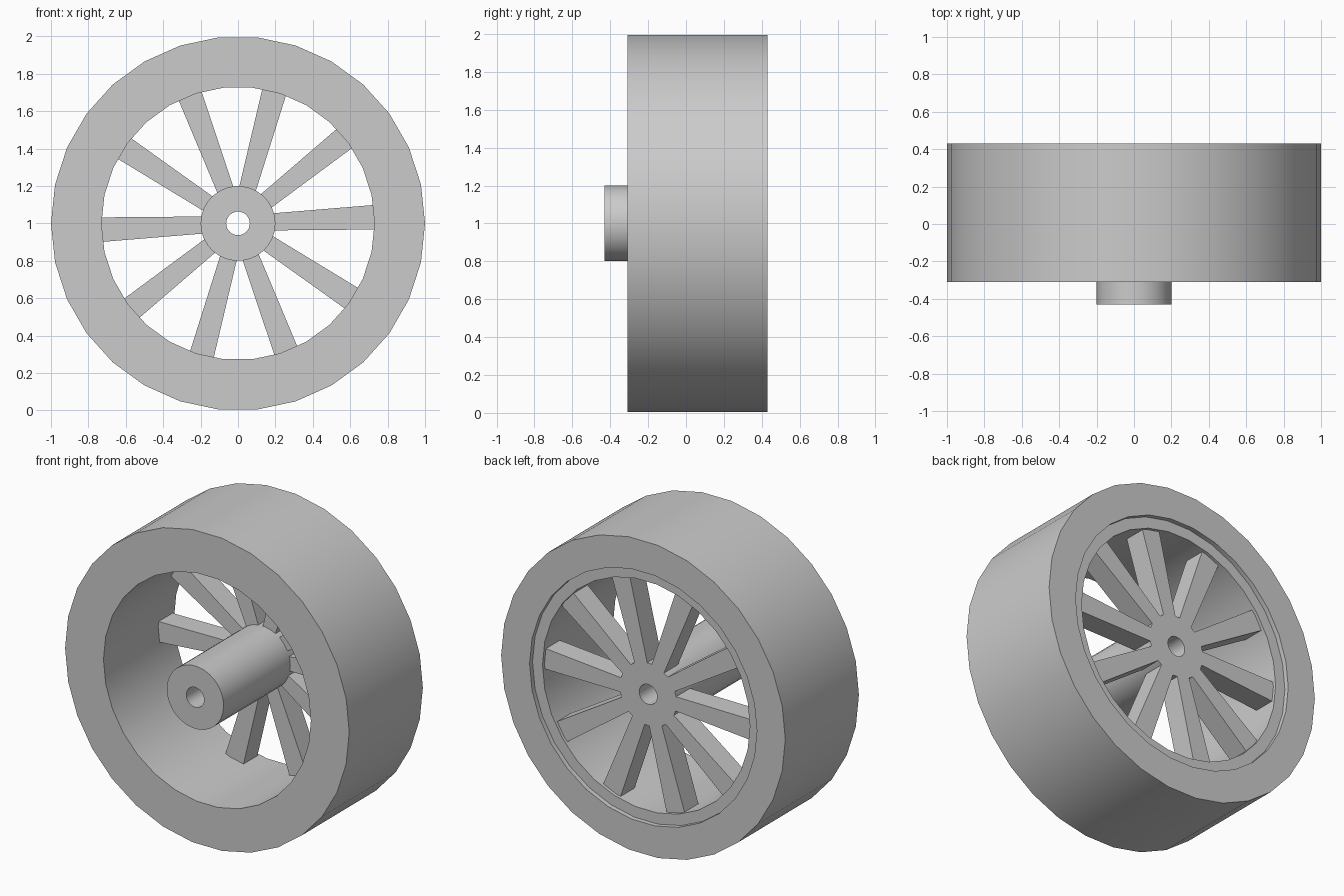
import bpy, bmesh, math
from mathutils import Matrix

cube = bpy.data.objects.get("Cube")
if cube:
    bpy.data.objects.remove(cube, do_unlink=True)

grey = bpy.data.materials.new("plain grey")
grey.use_nodes = True
grey.diffuse_color = (0.6, 0.6, 0.6, 1)
grey.node_tree.nodes["Principled BSDF"].inputs["Base Color"].default_value = (0.6, 0.6, 0.6, 1)

CENTRE_Z = 1.0
SIDES = 30
SPOKES = 10
SPOKE_FRONT, SPOKE_BACK = 0.24, 0.38


def finish(name, bm):
    """Turn a bmesh into a shaded object standing at wheel height."""
    bmesh.ops.recalc_face_normals(bm, faces=bm.faces)
    mesh = bpy.data.meshes.new(name)
    bm.to_mesh(mesh)
    bm.free()
    mesh.materials.append(grey)
    obj = bpy.data.objects.new(name, mesh)
    bpy.context.collection.objects.link(obj)
    obj.location.z = CENTRE_Z
    bpy.ops.object.select_all(action='DESELECT')
    obj.select_set(True)
    bpy.context.view_layer.objects.active = obj
    bpy.ops.object.shade_smooth_by_angle(angle=math.radians(30))
    return obj


def revolve(name, profile):
    """Spin a closed (radius, y) profile around the axle."""
    bm = bmesh.new()
    rings = []
    for i in range(SIDES):
        a = math.tau * i / SIDES
        rings.append([bm.verts.new((r * math.cos(a), y, r * math.sin(a))) for r, y in profile])
    n = len(profile)
    for i in range(SIDES):
        this, after = rings[i], rings[(i + 1) % SIDES]
        for j in range(n):
            k = (j + 1) % n
            bm.faces.new((this[j], this[k], after[k], after[j]))
    return finish(name, bm)


# Wide rim with a shallow recess around the back opening
revolve("rim", [(1, -0.31), (1, 0.43), (0.8, 0.43), (0.8, 0.4), (0.73, 0.4), (0.73, -0.31)])

# Long hub with an axle hole
revolve("hub", [(0.2, -0.43), (0.2, SPOKE_BACK), (0.063, SPOKE_BACK), (0.063, -0.43)])

# Tapered spokes, widening toward the rim
for i in range(SPOKES):
    bm = bmesh.new()
    outline = [(0.17, -0.045), (0.74, -0.066), (0.74, 0.066), (0.17, 0.045)]
    face = bm.faces.new([bm.verts.new((x, SPOKE_FRONT, z)) for x, z in outline])
    extruded = bmesh.ops.extrude_face_region(bm, geom=[face])["geom"]
    moved = [v for v in extruded if isinstance(v, bmesh.types.BMVert)]
    bmesh.ops.translate(bm, verts=moved, vec=(0, SPOKE_BACK - SPOKE_FRONT, 0))
    turn = math.radians(2.6) + math.tau * i / SPOKES
    bmesh.ops.transform(bm, matrix=Matrix.Rotation(-turn, 4, 'Y'), verts=bm.verts)
    finish(f"spoke_{i + 1}", bm)
